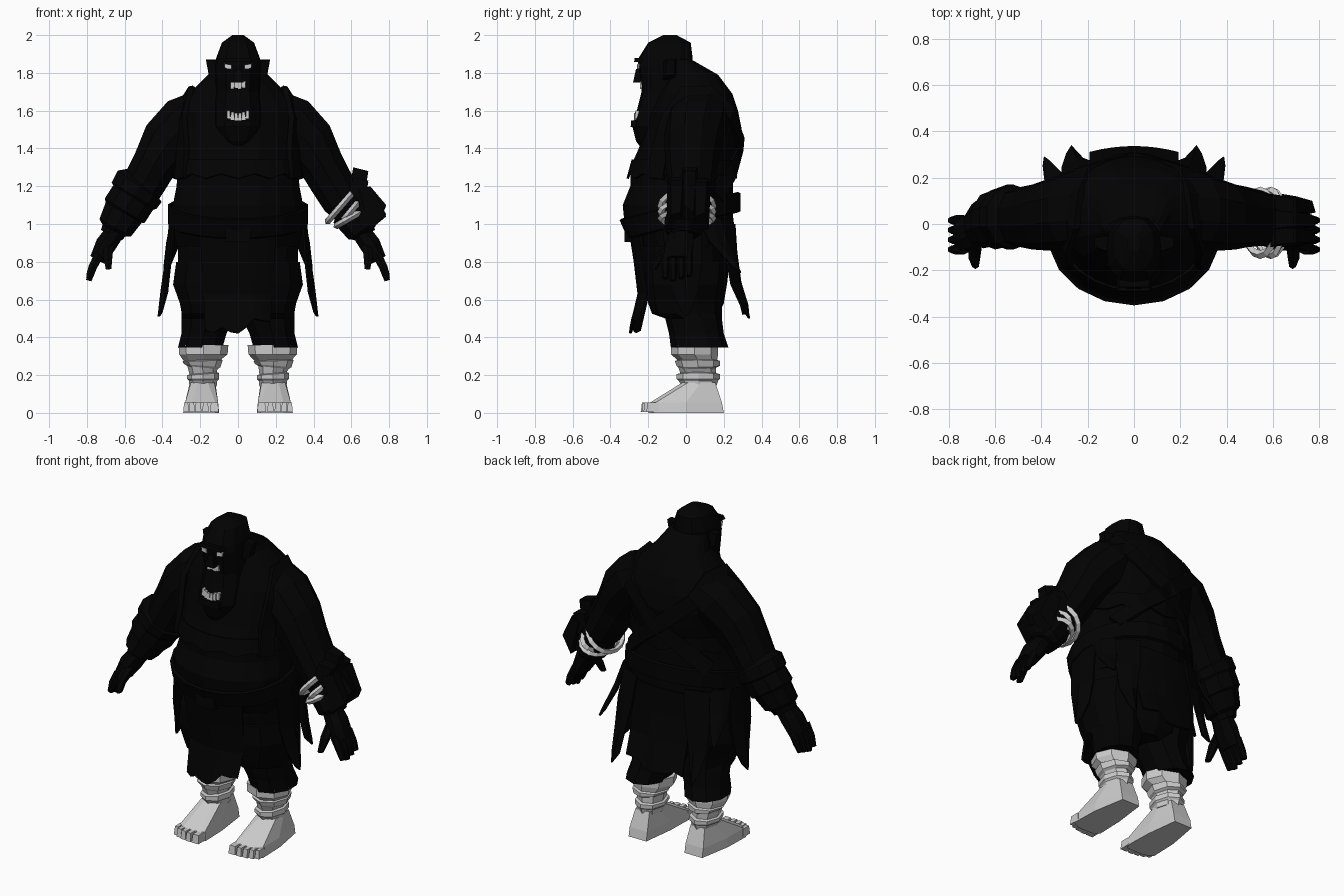
import bpy, bmesh, math, random
from mathutils import Vector

random.seed(4)


def material(name, v):
    m = bpy.data.materials.new(name)
    m.diffuse_color = (v, v, v, 1)
    return m


BLACK = material("soot black", 0.0006)
PALE = material("pale grey", 0.6)


def finish(name, bm, mat, thick=0):
    bmesh.ops.recalc_face_normals(bm, faces=bm.faces)
    me = bpy.data.meshes.new(name)
    bm.to_mesh(me)
    bm.free()
    me.materials.append(mat)
    ob = bpy.data.objects.new(name, me)
    bpy.context.collection.objects.link(ob)
    if thick:
        mod = ob.modifiers.new("thickness", 'SOLIDIFY')
        mod.thickness, mod.offset = thick, 0
    return ob


def loft(name, rings, mat=BLACK):
    """Skin closed rings of points and cap both ends."""
    bm = bmesh.new()
    vs = [[bm.verts.new(p) for p in r] for r in rings]
    n = len(vs[0])
    for a, b in zip(vs, vs[1:]):
        for i in range(n):
            j = (i + 1) % n
            bm.faces.new((a[i], a[j], b[j], b[i]))
    bm.faces.new(vs[0])
    bm.faces.new(vs[-1])
    return finish(name, bm, mat)


def sheet(name, rows, thick=0.012):
    """Cloth sheet from equal rows of points."""
    bm = bmesh.new()
    vs = [[bm.verts.new(p) for p in r] for r in rows]
    for a, b in zip(vs, vs[1:]):
        for i in range(len(a) - 1):
            bm.faces.new((a[i], a[i + 1], b[i + 1], b[i]))
    return finish(name, bm, BLACK, thick)


def box(name, c, size, mat=BLACK, taper=1.0):
    """Box whose top is scaled by taper."""
    x, y, z = (s / 2 for s in size)
    rings = [[(c[0] + sx * x * k, c[1] + sy * y * k, c[2] + sz * z)
              for sx, sy in ((-1, -1), (1, -1), (1, 1), (-1, 1))]
             for sz, k in ((-1, 1), (1, taper))]
    return loft(name, rings, mat)


def level(cx, z, front, back, rx, n=12, tilt=0, p=2):
    """Oval ring, first point on the front; tilt raises one side, p squares it."""
    cy, ry = (front + back) / 2, (back - front) / 2
    pts = []
    for i in range(n):
        s, c = math.sin(math.tau * i / n), math.cos(math.tau * i / n)
        k = (abs(s) ** p + abs(c) ** p) ** (-1 / p)
        pts.append((cx + rx * s * k, cy - ry * c * k, z + tilt * s))
    return pts


def limb(name, path, s=1, n=10, mat=BLACK):
    """Tube along (x, y, z, radius across, radius in y)."""
    rings = []
    for i, (x, y, z, rp, ry) in enumerate(path):
        a, b = path[max(i - 1, 0)], path[min(i + 1, len(path) - 1)]
        d = Vector((b[0] - a[0], 0, b[2] - a[2])).normalized()
        px, pz = -d.z, d.x
        rings.append([(s * (x + px * rp * math.cos(math.tau * (k + .5) / n)),
                       y + ry * math.sin(math.tau * (k + .5) / n),
                       z + pz * rp * math.cos(math.tau * (k + .5) / n)) for k in range(n)])
    return loft(name, rings, mat)


# Torso: (z, front, back, half width)
TORSO = [(.88, -.26, .23, .33), (1.0, -.325, .25, .35), (1.1, -.335, .25, .35),
         (1.2, -.295, .25, .33), (1.3, -.295, .25, .325), (1.4, -.25, .275, .33),
         (1.5, -.22, .295, .34), (1.6, -.19, .275, .32), (1.69, -.15, .245, .26),
         (1.79, -.10, .17, .16), (1.87, -.09, .03, .115)]
loft("torso", [level(0, *t, n=18, p=2.3 if t[0] > 1.55 else 2) for t in TORSO])


def surf(deg, z, off=0.0):
    """Point on the torso; 0 degrees is the front."""
    for a, b in zip(TORSO, TORSO[1:]):
        if z <= b[0]:
            break
    t = (z - a[0]) / (b[0] - a[0])
    f, k, w = (a[i] + t * (b[i] - a[i]) for i in (1, 2, 3))
    r = math.radians(deg)
    return Vector(((w + off) * math.sin(r), (f + k) / 2 - ((k - f) / 2 + off) * math.cos(r), z))


# Belt, dipping at the front, and its buckle
belt = []
for dz, off in ((-.05, .008), (-.045, .02), (.045, .02), (.05, .008)):
    row = []
    for a in range(0, 361, 20):
        c = math.cos(math.radians(a))
        row.append(surf(a, 1.045 - .07 * c + dz, off + .015 * max(-c, 0)))
    belt.append(row)
sheet("belt", belt, .01)
box("buckle", (0, -.305, .94), (.13, .04, .07))

# Ragged shirt hem above the belt
sheet("shirt_hem", [[surf(a, 1.34, .005) for a in range(0, 361, 15)],
                    [surf(a, 1.24 + .025 * (i % 2), .014) for i, a in enumerate(range(0, 361, 15))]])

# Shoulder straps, crossing on the back
for s in (-1, 1):
    path = [(62, 1.24), (58, 1.4), (60, 1.55), (78, 1.69), (112, 1.69),
            (140, 1.58), (175, 1.42), (205, 1.28), (230, 1.15)]
    pts = [surf(s * a, z, .014) for a, z in path]
    rows = []
    for i, p in enumerate(pts):
        d = (pts[min(i + 1, 8)] - pts[max(i - 1, 0)]).normalized()
        out = Vector((p.x, p.y - .02, .16 if 2 < i < 6 else 0)).normalized()
        w = d.cross(out).normalized() * .045
        rows.append([p - w, p + w])
    sheet("shoulder_strap", rows, .03)

# Boxy head with jutting jaw
HEAD = [(1.39, -.23, -.05, .03), (1.44, -.265, -.02, .085), (1.52, -.285, 0, .13),
        (1.62, -.255, .02, .13), (1.70, -.235, .03, .115), (1.78, -.245, .035, .12),
        (1.84, -.255, .035, .12), (1.88, -.25, .035, .115), (1.96, -.20, .025, .085),
        (2.0, -.12, -.05, .03)]
loft("head", [level(0, *h, p=2.8 if h[0] > 1.65 else 2.2) for h in HEAD])
box("brow", (0, -.25, 1.868), (.15, .05, .022), taper=.85)
box("nose", (0, -.25, 1.785), (.06, .06, .07), taper=.5)
box("lower_lip", (0, -.268, 1.53), (.15, .05, .035), taper=.9)
for s in (-1, 1):
    # Slanted eyes set flat on the face
    loft("eye", [[(s * .034, y - .002, 1.819), (s * .069, y + .002, 1.823),
                  (s * .073, y + .003, 1.849), (s * .035, y - .002, 1.842)] for y in (-.257, -.248)], PALE)
    loft("ear", [[(s * x, y, z) for x, y, z in ring] for ring in (
        [(.10, -.13, 1.75), (.10, -.05, 1.76), (.11, -.05, 1.87), (.11, -.12, 1.86)],
        [(.15, -.11, 1.785), (.155, -.06, 1.79), (.17, -.06, 1.87), (.17, -.10, 1.87)])])
for i in range(4):
    box("upper_tooth", (-.03 + .02 * i, -.2285, 1.732 + .005 * (i % 2)), (.0185, .03, .034), PALE, .97)
for i in range(6):
    u = abs(i - 2.5)
    box("lower_tooth", (-.05 + .02 * i, -.264 + .004 * u, 1.562 + .007 * u), (.0185, .03, .042), PALE, .85)

# Arms, hands and cuffs
for s in (-1, 1):
    limb("arm", [(.17, .07, 1.60, .13, .16), (.27, .06, 1.53, .165, .17), (.37, .04, 1.43, .155, .155),
                 (.44, .03, 1.32, .125, .14), (.49, .03, 1.23, .12, .13), (.55, .025, 1.13, .115, .12),
                 (.62, .01, 1.04, .09, .10), (.67, -.01, .94, .065, .075)], s)
    limb("palm", [(.65, -.02, .96, .055, .065), (.70, -.035, .89, .06, .08), (.745, -.045, .81, .045, .08)], s, 8)
    for k in range(4):
        y = -.11 + .042 * k
        limb("finger", [(.735, y, .84, .028, .022), (.77, y, .77, .026, .022),
                        (.79, y, .70 + .012 * abs(k - 1), .017, .016)], s, 6)
    limb("thumb", [(.68, -.06, .9, .03, .035), (.69, -.13, .84, .03, .03), (.685, -.175, .76, .017, .02)], s, 6)
    if s < 0:
        # Wrapped forearm
        limb("forearm_cuff", [(.50, .03, 1.22, .11, .11), (.52, .03, 1.20, .15, .14), (.55, .03, 1.15, .145, .14),
                              (.555, .03, 1.14, .13, .13), (.60, .02, 1.07, .13, .13), (.605, .02, 1.06, .115, .115),
                              (.65, 0, .98, .10, .105), (.66, -.01, .96, .06, .07)], s)
    else:
        # Flared ragged gauntlet and cord loops
        limb("gauntlet", [(.585, .01, 1.09, .09, .10), (.60, .01, 1.07, .12, .12), (.665, -.01, .97, .10, .105),
                          (.68, -.01, .95, .06, .07)], s)
        for y, dz in ((-.05, -.03), (.02, .02), (.08, -.04)):
            loft("gauntlet_point", [[(.59, y - .05, 1.18), (.66, y - .04, 1.09), (.66, y + .04, 1.09), (.59, y + .05, 1.18)],
                                    [(.61, y - .04, 1.28 + dz), (.69, y - .03, 1.26 + dz), (.69, y + .03, 1.26 + dz), (.61, y + .04, 1.28 + dz)]])
            loft("gauntlet_flare", [[(.64, y - .05, 1.18), (.70, y - .05, .97), (.70, y + .04, .97), (.64, y + .05, 1.18)],
                                    [(.70, y - .03, 1.2), (.785, y - .03, 1.08 + dz), (.77, y + .02, 1.06), (.70, y + .03, 1.2)]])
        for x, z, r, ang in ((.545, 1.095, .11, -49), (.595, 1.065, .075, -50), (.59, 1.03, .085, -30)):
            bpy.ops.mesh.primitive_torus_add(major_segments=16, minor_segments=4, major_radius=.125, minor_radius=.017,
                                             location=(x, .005, z), rotation=(0, math.radians(ang), 0))
            ob = bpy.context.object
            ob.name = "arm_cord"
            ob.scale = (r / .125, 1.1, 1)
            ob.data.materials.append(PALE)

# Trousers
loft("trouser_seat", [level(0, *t, n=14) for t in (
    (.52, -.10, .17, .12), (.58, -.16, .20, .27), (.7, -.21, .22, .33), (.85, -.25, .23, .325), (.95, -.26, .23, .33))])
for s in (-1, 1):
    loft("trouser_leg", [level(s * c, z, f, b, r, 10) for z, c, f, b, r in (
        (.345, .2, -.08, .225, .124), (.42, .18, -.09, .20, .125), (.5, .16, -.11, .19, .145), (.525, .16, -.18, .19, .145),
        (.58, .165, -.20, .19, .15), (.68, .18, -.215, .21, .172), (.8, .17, -.22, .22, .165))])

    # Shin wraps
    loft("shin_wrap", [level(s * c, z, f, b, r, 8, t) for z, c, f, b, r, t in (
        (.14, .185, -.02, .16, .072, 0), (.17, .185, -.04, .17, .075, 0), (.18, .185, -.05, .18, .085, 0),
        (.205, .185, -.05, .18, .085, .006), (.21, .185, -.03, .16, .072, .006), (.24, .188, -.04, .16, .08, -.008),
        (.25, .188, -.05, .18, .095, -.008), (.275, .188, -.06, .18, .107, .004), (.28, .188, -.045, .165, .1, .004),
        (.31, .183, -.08, .17, .128, 0), (.36, .183, -.08, .17, .132, 0))], PALE)

    # Wedge foot and toes
    foot = [[(.13, .2), (.25, .2), (.285, 0), (.29, -.17), (.24, -.2), (.12, -.2), (.1, -.17), (.105, 0)],
            [(.13, .19), (.25, .19), (.28, 0), (.28, -.16), (.24, -.19), (.12, -.19), (.105, -.17), (.11, 0)],
            [(.14, .155), (.235, .155), (.255, .08), (.25, .01), (.215, -.02), (.16, -.02), (.125, .01), (.12, .08)]]
    loft("foot", [[(s * x, y, z) for x, y in r] for r, z in zip(foot, (0, .055, .16))], PALE)
    for k, (w, y) in enumerate(((.05, -.205), (.036, -.205), (.036, -.2), (.034, -.19), (.03, -.175))):
        box("toe", (s * (.125, .172, .21, .245, .275)[k], y, .03), (w * .92, .07, .05), PALE, .8)

    # Hanging rags at the hip, behind the hip and on the back
    sheet("side_rag", [[(s * .345, -.12, .98), (s * .36, -.02, 1.0), (s * .345, .08, 1.02)],
                       [(s * .36, -.11, .78), (s * .385, -.01, .78), (s * .36, .08, .78)],
                       [(s * .375, -.07, .64), (s * .405, .0, .64), (s * .375, .06, .64)],
                       [(s * .405, -.02, .53), (s * .42, .0, .51), (s * .40, .03, .55)]])
    sheet("rear_hip_rag", [[(s * .35, .06, 1.02), (s * .33, .13, 1.03), (s * .29, .18, 1.03)],
                           [(s * .375, .13, .9), (s * .36, .17, .9), (s * .31, .22, .9)],
                           [(s * .39, .25, .77), (s * .385, .29, .74), (s * .36, .27, .78)]])
    sheet("back_rag", [[(s * .16, .245, 1.03), (s * .22, .22, 1.03), (s * .29, .18, 1.02)],
                       [(s * .18, .265, .85), (s * .24, .25, .85), (s * .31, .21, .85)],
                       [(s * .22, .28, .68), (s * .25, .28, .68), (s * .31, .24, .68)],
                       [(s * .24, .30, .55), (s * .27, .335, .50), (s * .29, .30, .55)]])


def apron(name, levels, bend, hem):
    """Curved hanging cloth with a torn lower edge."""
    sheet(name, [[(w * (i / 4 - 1), y + bend * (i / 4 - 1) ** 2,
                   z + (random.uniform(-hem, hem) if k == len(levels) - 1 else 0)) for i in range(9)]
                 for k, (z, y, w) in enumerate(levels)], .014)


# Front and back loincloths
apron("front_loincloth", ((.96, -.295, .2), (.8, -.27, .19), (.63, -.25, .18), (.46, -.295, .17)), .05, .045)
apron("back_loincloth", ((1.0, .255, .2), (.85, .265, .19), (.7, .285, .19), (.54, .33, .19)), -.025, .035)
